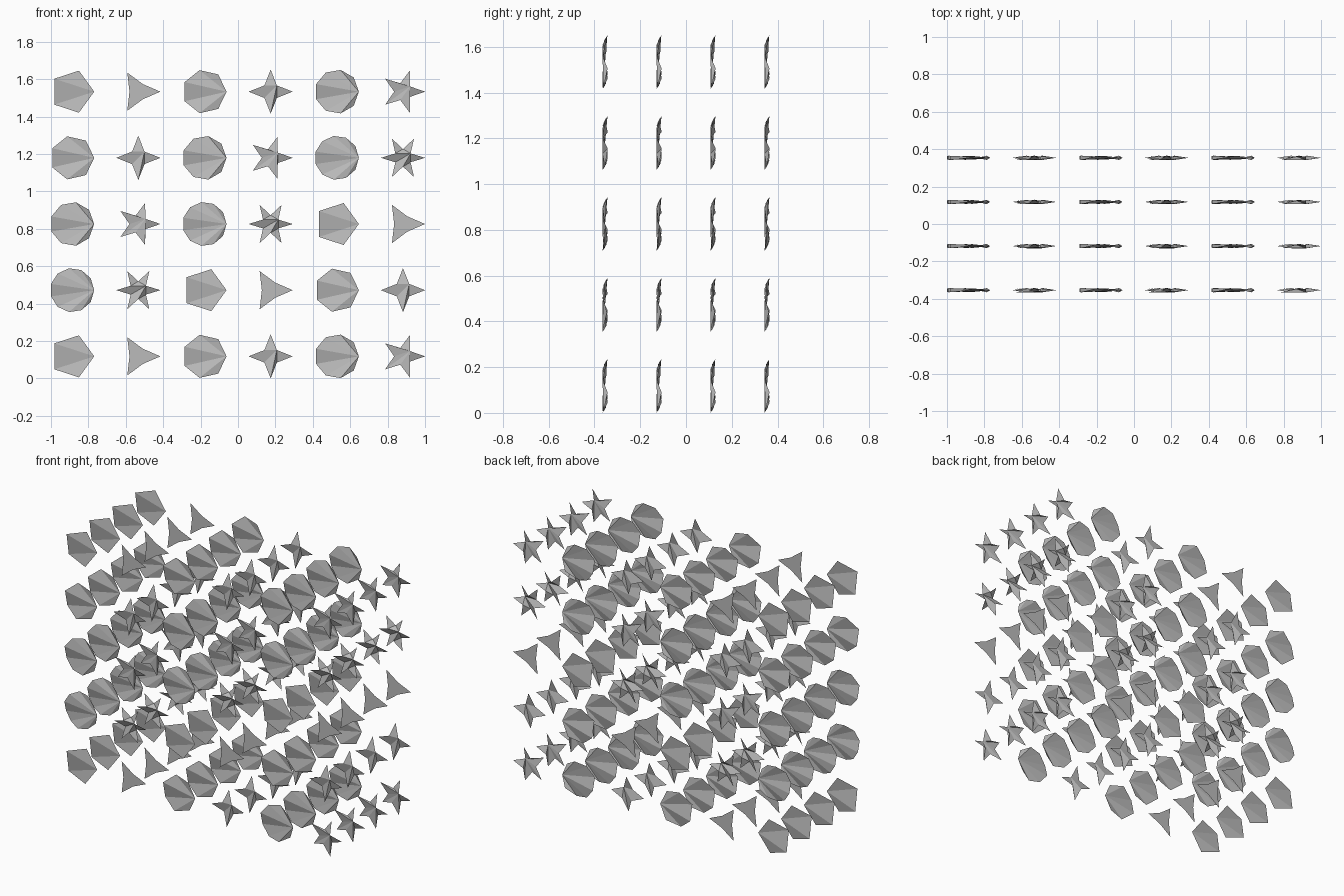
import bpy
from math import sin, cos, pi

if "Cube" in bpy.data.objects:
    bpy.data.objects.remove(bpy.data.objects["Cube"], do_unlink=True)

UNIT = 2 / 16.96          # one plate radius
STEP, LAYER = 3 * UNIT, 2 * UNIT
INNER = 0.4               # star notch radius
WARP = 0.1                # height of the surface wave

grey = bpy.data.materials.new("plain_grey")
grey.use_nodes = True
colour = (0.5, 0.5, 0.5, 1)
grey.diffuse_color = colour
grey.node_tree.nodes["Principled BSDF"].inputs["Base Color"].default_value = colour


def clip_ears(pts):
    """Split an outline into triangles, cutting convex corners in order."""
    ring, tris, g = list(range(len(pts))), [], 0
    while len(ring) > 3:
        n = len(ring)
        a, b, c = (ring[(g + k) % n] for k in range(3))
        (ax, az), (bx, bz), (cx, cz) = pts[a], pts[b], pts[c]
        if (bx - ax) * (cz - bz) - (bz - az) * (cx - bx) > 0:
            tris.append((a, b, c))
            ring.remove(b)
        else:
            g += 1
        g %= len(ring)
    return tris + [tuple(ring)]


def warped_plate(name, radii):
    """Thin sheet whose outline ripples three times round its rim."""
    angles = [2 * pi * i / len(radii) for i in range(len(radii))]
    flat = [(r * cos(a), r * sin(a)) for r, a in zip(radii, angles)]
    verts = [(x * UNIT, -WARP * sin(3 * a) * UNIT, z * UNIT)
             for (x, z), a in zip(flat, angles)]
    mesh = bpy.data.meshes.new(name)
    mesh.from_pydata(verts, [], clip_ears(flat))
    mesh.materials.append(grey)
    return mesh


# Four polygons with odd side counts, and four stars
polygons = [warped_plate(f"polygon_{n}_sides", [1] * n) for n in (5, 7, 9, 11)]
stars = [warped_plate(f"star_{n}_points", [1, INNER] * n) for n in (3, 4, 5, 6)]

# Columns alternate polygons and stars; each kind cycles down the columns
for col in range(6):
    family = stars if col % 2 else polygons
    for row in range(5):
        mesh = family[(col // 2 * 5 + row) % 4]
        for layer in range(4):
            plate = bpy.data.objects.new(mesh.name, mesh)
            plate.location = ((col - 2.5) * STEP - 0.02 * UNIT,
                              (layer - 1.5) * LAYER,
                              (4 - row) * STEP + UNIT)
            bpy.context.collection.objects.link(plate)
